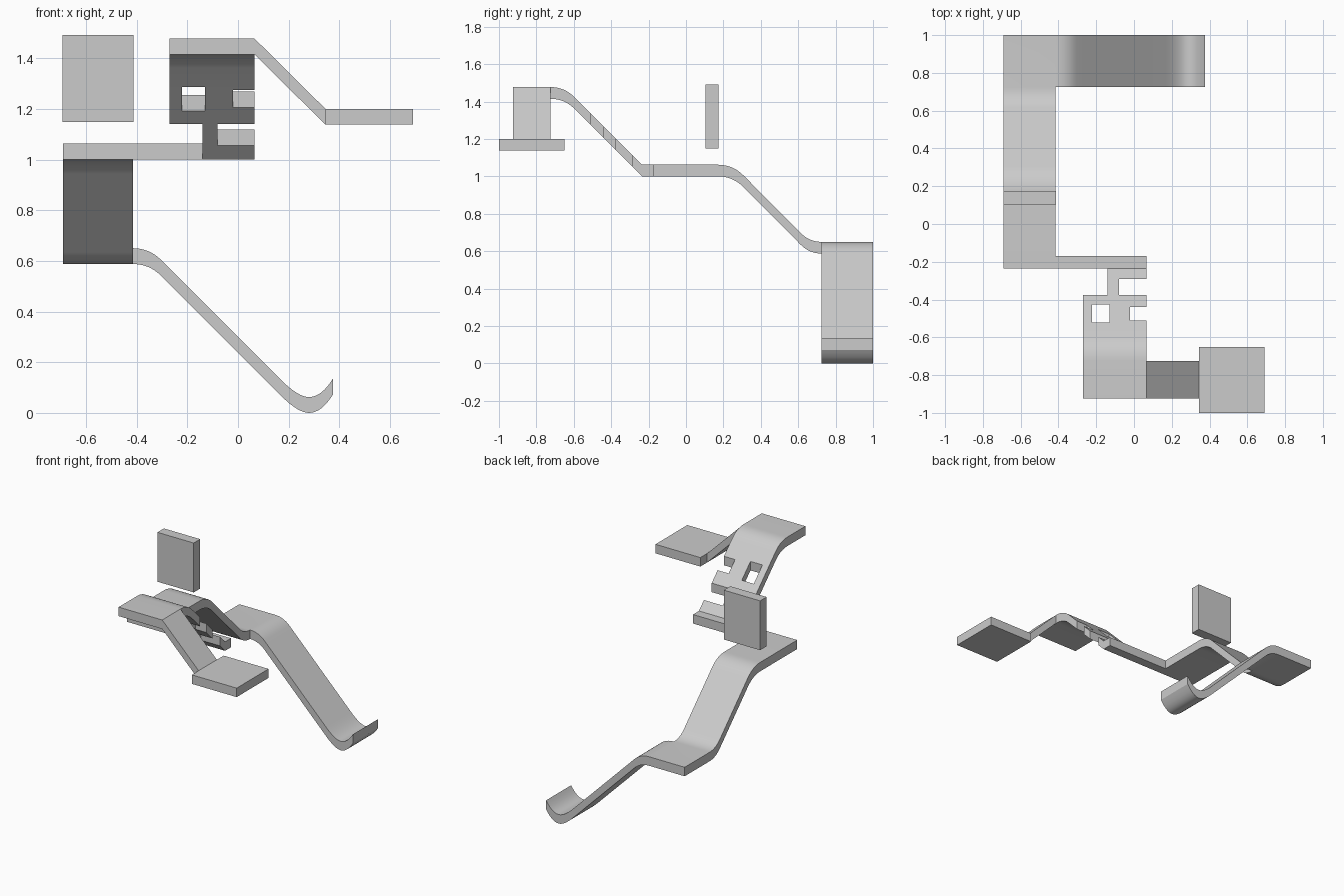
import bpy, bmesh

if "Cube" in bpy.data.objects:
    bpy.data.objects.remove(bpy.data.objects["Cube"])

THICK = 0.0625  # vertical thickness of the ribbon everywhere


def bend(p0, c, p1, n=8):
    """Rounded corner from p0 to p1 around control point c."""
    return [tuple((1 - t) ** 2 * a + 2 * t * (1 - t) * b + t * t * d
                  for a, b, d in zip(p0, c, p1))
            for t in (i / n for i in range(n + 1))]


def height(profile, t):
    """Piecewise linear lookup of the underside height."""
    for (a, za), (b, zb) in zip(profile, profile[1:]):
        if a - 1e-6 <= t <= b + 1e-6:
            return za + (zb - za) * (t - a) / (b - a)
    return profile[-1][1] if t > profile[-1][0] else profile[0][1]


# Underside profiles
ramp_front = bend((-.725, 1.415), (-.65, 1.415), (-.597, 1.362)) + [(-.235, 1.0)]
ramp_back = (bend((.17, 1.0), (.25, 1.0), (.307, .943))
             + bend((.614, .634), (.66, .5875), (.725, .5875)))
curl = (bend((-.415, .5875), (-.35, .5875), (-.304, .5415))
        + bend((.17, .0675), (.2375, 0), (.28, 0))
        + bend((.28, 0), (.33, 0), (.375, .073))[1:])
arm = [(.065, 1.415), (.345, 1.1375)]


def flat(z):
    return [(-2, z), (2, z)]


# Patches: x0, x1, y0, y1, axis the profile runs along, profile
patches = [
    (-.69, -.415, .725, 1.0, 0, flat(.5875)),          # low landing
    (-.415, .375, .725, 1.0, 0, curl),                 # ramp with curled lip
    (-.69, -.415, .17, .725, 1, ramp_back),            # rear ramp
    (-.69, -.415, -.235, .17, 0, flat(1.0)),           # middle landing
    (-.415, .065, -.235, -.17, 0, flat(1.0)),          # narrow cross strip
    (-.14, .065, -.29, -.235, 1, ramp_front),          # foot of slotted ramp
    (-.14, -.08, -.375, -.29, 1, ramp_front),          # stem
    (-.27, .065, -.725, -.375, 1, ramp_front),         # slotted ramp
    (-.27, .065, -.925, -.725, 0, flat(1.415)),        # top landing
    (.065, .345, -.925, -.725, 0, arm),                # side ramp
    (.345, .69, -1.0, -.65, 0, flat(1.1375)),          # end landing
]
holes = [(-.222, -.13, -.522, -.427), (-.02, .065, -.51, -.44)]

# Shared grid lines so neighbouring patches weld cleanly
lines = [set(), set()]
for x0, x1, y0, y1, axis, prof in patches:
    lines[0] |= {x0, x1}
    lines[1] |= {y0, y1}
    lines[axis] |= {round(t, 5) for t, _ in prof if abs(t) < 1.5}
for x0, x1, y0, y1 in holes:
    lines[0] |= {x0, x1}
    lines[1] |= {y0, y1}
xs, ys = sorted(lines[0]), sorted(lines[1])


def in_hole(x, y):
    return any(a < x < b and c < y < d for a, b, c, d in holes)


# Continuous ramp track
bm = bmesh.new()
for x0, x1, y0, y1, axis, prof in patches:
    px = [x for x in xs if x0 <= x <= x1]
    py = [y for y in ys if y0 <= y <= y1]
    for xa, xb in zip(px, px[1:]):
        for ya, yb in zip(py, py[1:]):
            if in_hole((xa + xb) / 2, (ya + yb) / 2):
                continue
            quad = [(xa, ya), (xb, ya), (xb, yb), (xa, yb)]
            bm.faces.new([bm.verts.new((*p, height(prof, p[axis]))) for p in quad])
bmesh.ops.remove_doubles(bm, verts=bm.verts, dist=0.0008)
bottom = bm.faces[:]
top = bmesh.ops.extrude_face_region(bm, geom=bottom, use_keep_orig=True)
bmesh.ops.translate(bm, vec=(0, 0, THICK),
                    verts=[v for v in top["geom"] if isinstance(v, bmesh.types.BMVert)])
bmesh.ops.recalc_face_normals(bm, faces=bm.faces)
mesh = bpy.data.meshes.new("ramp_track")
bm.to_mesh(mesh)
bm.free()
track = bpy.data.objects.new("ramp_track", mesh)
bpy.context.collection.objects.link(track)
bpy.context.view_layer.objects.active = track
track.select_set(True)
bpy.ops.object.shade_smooth_by_angle(angle=0.5)

# Upright panel floating above the middle landing
bpy.ops.mesh.primitive_cube_add(size=1, location=(-.5525, .139, 1.32))
panel = bpy.context.object
panel.name = "upright_panel"
panel.scale = (.279, .071, .343)
